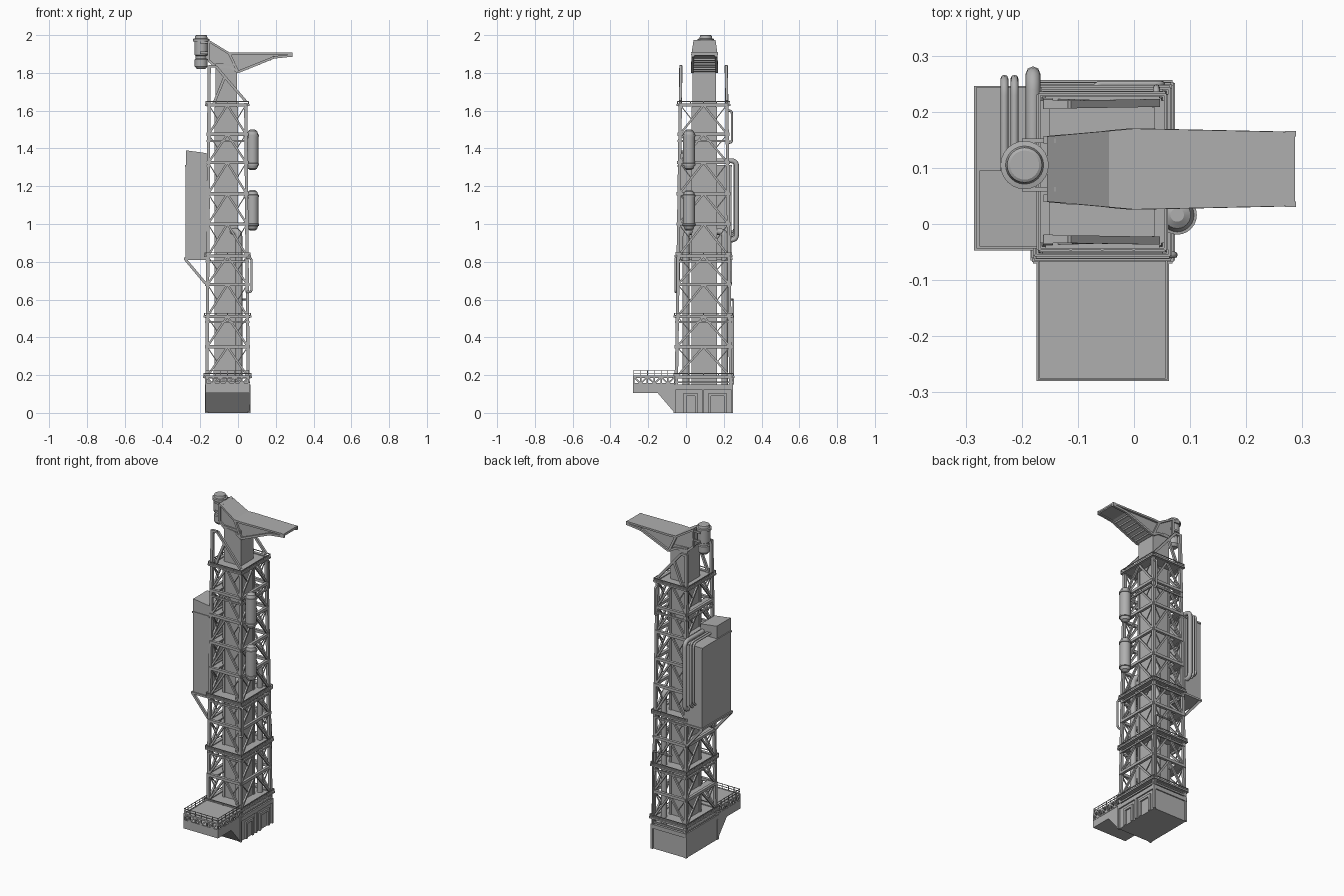
import bpy, bmesh
from math import sin, cos, pi
from mathutils import Vector, Matrix

if "Cube" in bpy.data.objects:
    bpy.data.objects.remove(bpy.data.objects["Cube"])

def finish(name, bm):
    bmesh.ops.recalc_face_normals(bm, faces=bm.faces)
    me = bpy.data.meshes.new(name)
    bm.to_mesh(me); bm.free()
    ob = bpy.data.objects.new(name, me)
    bpy.context.collection.objects.link(ob)
    return ob

def boxes(name, items):
    """items: (x0,x1,y0,y1,z0,z1)"""
    bm = bmesh.new()
    for x0, x1, y0, y1, z0, z1 in items:
        m = Matrix.Translation(((x0+x1)/2, (y0+y1)/2, (z0+z1)/2)) @ Matrix.Diagonal((x1-x0, y1-y0, z1-z0, 1))
        bmesh.ops.create_cube(bm, size=1, matrix=m)
    return finish(name, bm)

def bars(name, segs, w, h=None):
    """square-section beams between point pairs"""
    bm = bmesh.new()
    for a, b in segs:
        a, b = Vector(a), Vector(b)
        d = b - a
        u = d.normalized()
        side = Vector((0, 1, 0)) if abs(u.y) < .6 else Vector((1, 0, 0))
        s = u.cross(side).normalized(); t = u.cross(s)
        r = Matrix((s, t, u)).transposed().to_4x4()
        m = Matrix.Translation((a+b)/2) @ r @ Matrix.Diagonal((w, h or w, d.length, 1))
        bmesh.ops.create_cube(bm, size=1, matrix=m)
    return finish(name, bm)

def prism(name, pts, axis, lo, hi):
    """extrude a profile along x or y; lo/hi may be functions of the profile's first coordinate"""
    bm = bmesh.new()
    val = lambda e, p: e(p[0]) if callable(e) else e
    mk = lambda p, e: (val(e, p), p[0], p[1]) if axis == 'x' else (p[0], val(e, p), p[1])
    A = [bm.verts.new(mk(p, lo)) for p in pts]
    B = [bm.verts.new(mk(p, hi)) for p in pts]
    n = len(pts)
    bm.faces.new(A); bm.faces.new(B[::-1])
    for i in range(n):
        bm.faces.new((A[i], A[(i+1) % n], B[(i+1) % n], B[i]))
    return finish(name, bm)

def smooth(ob):
    bpy.ops.object.select_all(action='DESELECT')
    bpy.context.view_layer.objects.active = ob
    ob.select_set(True)
    bpy.ops.object.shade_smooth_by_angle()

def lathe(name, prof, cx, cy, n=24):
    bm = bmesh.new()
    rings = [[bm.verts.new((cx+r*cos(2*pi*i/n), cy+r*sin(2*pi*i/n), z)) for i in range(n)] for r, z in prof]
    for a, b in zip(rings, rings[1:]):
        for i in range(n):
            bm.faces.new((a[i], a[(i+1) % n], b[(i+1) % n], b[i]))
    bm.faces.new(rings[0]); bm.faces.new(rings[-1])
    ob = finish(name, bm); smooth(ob)

def tube(name, pts, r, bend=.03):
    """pipe along points with rounded corners"""
    P = [Vector(p) for p in pts]
    path = [P[0]]
    for a, b, c in zip(P, P[1:], P[2:]):
        p, q = b+(a-b).normalized()*bend, b+(c-b).normalized()*bend
        path += [p*(1-t)**2 + b*2*t*(1-t) + q*t*t for t in (0, .25, .5, .75, 1)]
    path.append(P[-1])
    cu = bpy.data.curves.new(name, 'CURVE')
    cu.dimensions = '3D'; cu.bevel_depth = r; cu.bevel_resolution = 2; cu.use_fill_caps = True
    sp = cu.splines.new('POLY'); sp.points.add(len(path)-1)
    for s, p in zip(sp.points, path):
        s.co = (*p, 1)
    bpy.context.collection.objects.link(bpy.data.objects.new(name, cu))

def corners(z, o=0):
    """tapered tower corners at height z, grown outward by o"""
    t = z/1.63
    x0, x1, y0, y1 = -.166+.012*t-o, .055-.014*t+o, -.053+.023*t-o, .239-.023*t+o
    return [Vector(p) for p in ((x0, y0, z), (x1, y0, z), (x1, y1, z), (x0, y1, z))]

def ring(z, o=0):
    c = corners(z, o)
    return [(c[i], c[(i+1) % 4]) for i in range(4)]

# base block with two framed doorways on the right side
boxes('base', [(-.172, .057, -.06, .243, 0, .125), (-.175, .065, -.066, .25, .125, .15)])
frame = []
for a, b in ((-.012, .062), (.118, .215)):
    frame += [(.05, .066, a, a+.014, 0, .09), (.05, .066, b-.014, b, 0, .09), (.05, .066, a, b, .09, .105)]
frame += [(.05, .066, y, y+.012, 0, .125) for y in (-.066, .084, .238)]
frame += [(-.176, -.16, y, y+.014, 0, .125) for y in (-.066, .234)]
boxes('base_frames', frame)

# front platform: wedge slab, truss skirt, deck and railing
prism('platform_wedge', [(-.28, .105), (-.15, .105), (-.06, .0), (-.06, .15), (-.28, .15)], 'x', -.172, .06)
boxes('platform_deck', [(-.168, .056, -.276, -.05, .185, .195)])
X0, X1, Y0, Y1 = -.17, .058, -.276, -.06
segs, rails = [], []
for a, b, n in (((X0, Y1), (X0, Y0), 6), ((X0, Y0), (X1, Y0), 6), ((X1, Y0), (X1, Y1), 6)):
    pt = lambda t, z: (a[0]+(b[0]-a[0])*t, a[1]+(b[1]-a[1])*t, z)
    segs += [(pt(0, .193), pt(1, .193)), (pt(0, .153), pt(1, .153))]
    for i in range(n):
        t, s = i/n, (i+1)/n
        segs.append((pt(t, .155 if i % 2 else .19), pt(s, .19 if i % 2 else .155)))
        segs.append((pt(t, .15), pt(t, .195)))
        rails.append((pt(s, .195), pt(s, .226)))
    rails += [(pt(0, .224), pt(1, .224)), (pt(0, .21), pt(1, .21))]
bars('platform_truss', segs, .008)
bars('platform_railing', rails, .003)

# corner posts, left pair taller
posts = []
for i in range(4):
    posts.append((corners(.14)[i], corners(1.84 if i in (0, 3) else 1.64)[i]))
bars('corner_posts', posts, .017)

# storey beams, chevron bracing and short corner struts
L = [.19, .35, .51, .68, .83, 1.0, 1.16, 1.325, 1.475, 1.63]
beams, braces, struts = [], [], []
for z in L:
    beams += ring(z, .004)
for lo, hi in zip(L, L[1:]):
    for (a, b), (c, d) in zip(ring(lo), ring(hi)):
        m = (c+d)/2
        braces += [(a, m), (b, m)]
        struts += [((a+m)/2, c), ((b+m)/2, d)]
bars('storey_beams', beams, .017)
bars('chevron_braces', braces, .011)
bars('corner_struts', struts, .005)

# heavier collars with walkway plates and low rails
collar, rail = [], []
for z in (.19, .51, .83, 1.44, 1.63):
    o = .006 if z == 1.44 else .015
    collar += ring(z, o)
    if z in (.51, .83, .19):
        collar += ring(z-.028, .006)
    if z != 1.44:
        rail += ring(z+.018, o)
        for a, b in ring(z, o):
            for k in range(5):
                p = a.lerp(b, k/4)
                rail.append((p, p+Vector((0, 0, .018))))
bars('collars', collar, .010)
bars('collar_rails', rail, .004)
plates = []
for z in L:
    c = corners(z)
    x1 = c[1].x if z in (.19, .51, .83, 1.63) else -.115
    plates.append((c[0].x, x1, c[0].y, c[2].y, z-.005, z+.003))
boxes('floor_plates', plates)

# central shaft with corner strips and service pipes
boxes('central_shaft', [(-.12, -.005, .035, .158, .12, 1.85)])
boxes('shaft_strips', [(x, x+.014, y, y+.014, .12, 1.62) for x in (-.125, -.014) for y in (.03, .149)])
for i, y in enumerate((.0, .205)):
    tube('service_pipe_%d' % i, [(.005, y, .15), (.005, y, .96), (-.04, .06 if i == 0 else .13, .96)], .018)

# top braces sloping from tall left posts to right posts
top = []
for i, j in ((0, 1), (3, 2)):
    a, b = corners(1.835)[i], corners(1.65)[j]
    k = a+Vector((.035, 0, 0))
    top += [(a, k), (k, b), (corners(1.63)[i].lerp(b, .12), k.lerp(b, .3))]
bars('top_braces', top, .014)

# crane head: recessed body, rimmed sides, underside slats
YC = .098
def hw(x):
    return .058+.014*(x+.155)/.155 if x < 0 else .072-.006*x/.285
P = [(-.155, 1.97), (-.045, 1.9), (0, 1.902), (.285, 1.905), (.285, 1.892), (.19, 1.882), (0, 1.805), (-.04, 1.83),
     (-.12, 1.835), (-.155, 1.865)]
prism('head_body', P, 'y', lambda x: YC-hw(x)+.01, lambda x: YC+hw(x)-.01)
prism('head_top_plate', [(-.155, 1.975), (-.045, 1.908), (0, 1.908), (.287, 1.908), (.287, 1.898), (0, 1.896),
      (-.048, 1.896), (-.155, 1.962)], 'y', lambda x: YC-hw(x), lambda x: YC+hw(x))
rim = []
for s in (-1, 1):
    q = [Vector((x, YC+s*(hw(x)-.006), z)) for x, z in P]
    rim += [(q[i], q[i+1]) for i in range(4, 9)] + [(q[9], q[0]), (q[1], q[6])]
bars('head_side_rims', rim, .013)
slats = []
for i in range(6):
    x = .02+.03*i
    z = 1.803+.077*x/.19
    slats.append(((x, YC-hw(x)+.012, z), (x, YC+hw(x)-.012, z)))
bars('head_underside_slats', slats, .010)
boxes('tip_lugs', [(.27, .289, y, y+.01, 1.885, 1.908) for y in (.03, .156)])

# winch drum at the back of the head
lathe('winch_drum', [(.022, 1.82), (.034, 1.835), (.034, 1.872), (.029, 1.876), (.029, 1.89), (.036, 1.895), (.036, 1.965),
      (.043, 1.967), (.043, 1.98), (.034, 1.982), (.031, 1.997), (.026, 2.0)], -.195, .105)
boxes('winch_bracket', [(-.2, -.14, y, y+.008, z, z+.012) for y in (.058, .144) for z in (1.9, 1.955)])

# equipment cabinet on the left side
boxes('cabinet', [(-.278, -.166, -.04, .24, .82, 1.31), (-.285, -.162, -.047, .246, .81, .822),
                  (-.281, -.164, -.044, .244, 1.303, 1.313)])
prism('cabinet_top_box', [(-.275, 1.31), (-.166, 1.31), (-.166, 1.375), (-.275, 1.39)], 'y', -.04, .095)
bars('cabinet_supports', [((-.278, y, .812), (-.172, y, .685)) for y in (-.038, .236)], .014)
for i, (x, r, y) in enumerate(((-.18, .013, .268), (-.213, .007, .259), (-.231, .007, .259))):
    tube('cabinet_pipe_%d' % i, [(x, .08, 1.335), (x, y, 1.335), (x, y, .915+.02*i), (x, .22, .915+.02*i)], r)

# pressure tanks on the right side
for i, z in enumerate((.965, 1.285)):
    h = .215
    lathe('tank_%d' % i, [(.012, z), (.024, z+.008), (.03, z+.025), (.035, z+.026), (.035, z+.036), (.031, z+.037), (.031, z+h-.037),
          (.035, z+h-.036), (.035, z+h-.026), (.03, z+h-.025), (.024, z+h-.008), (.012, z+h)], .077, .016)
    boxes('tank_brackets_%d' % i, [(.03, .08, -.005, .037, z+a, z+a+.01) for a in (.035, h-.045)])

# small conduits at the tower edges
tube('front_conduit', [(.045, -.055, .82), (.072, -.055, .82), (.072, -.055, .64), (.045, -.055, .64)], .006, .015)
tube('rear_conduit', [(.04, .215, 1.6), (.04, .243, 1.6), (.04, .243, 1.43), (.04, .215, 1.43)], .006, .015)
tube('rear_cross_conduit', [(-.07, .235, .6), (-.07, .25, .6), (.05, .25, .6), (.05, .25, .15)], .005, .012)

# dark grey paint on every part
paint = bpy.data.materials.new('dark_grey_paint')
paint.diffuse_color = (.43, .43, .43, 1)
paint.use_nodes = True
paint.node_tree.nodes["Principled BSDF"].inputs["Base Color"].default_value = paint.diffuse_color
for ob in bpy.data.objects:
    ob.data.materials.append(paint)
